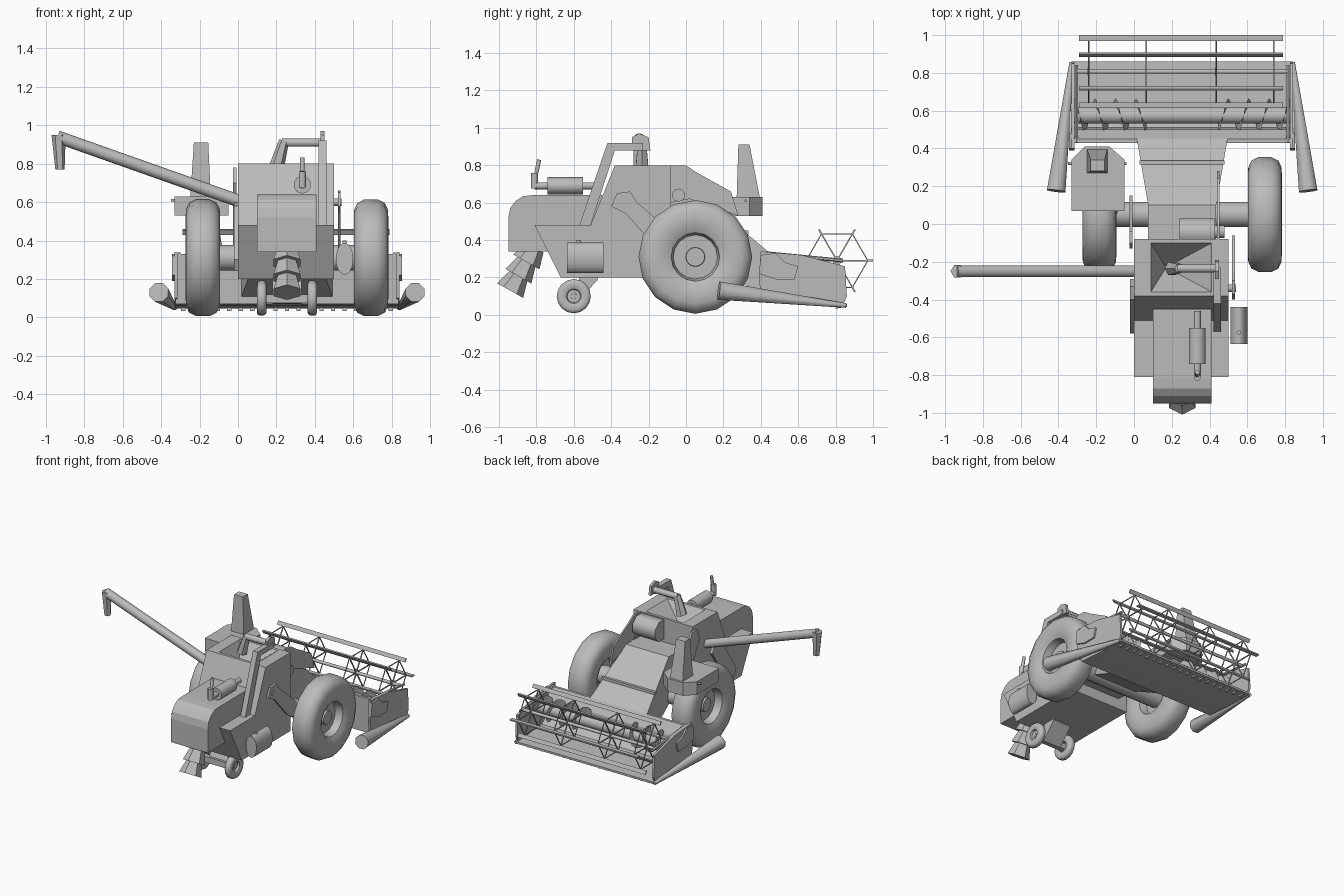
import bpy, bmesh, math
from mathutils import Vector

cube = bpy.data.objects.get("Cube")
if cube:
    bpy.data.objects.remove(cube)

mat = bpy.data.materials.new("plain_grey")
mat.use_nodes = True
GREY = (0.5, 0.5, 0.5, 1)
mat.diffuse_color = GREY
mat.node_tree.nodes["Principled BSDF"].inputs["Base Color"].default_value = GREY
MID = 0.255  # centre line of the machine


def finish(name, bm, smooth=False):
    bmesh.ops.recalc_face_normals(bm, faces=bm.faces[:])
    mesh = bpy.data.meshes.new(name)
    bm.to_mesh(mesh)
    bm.free()
    mesh.materials.append(mat)
    ob = bpy.data.objects.new(name, mesh)
    bpy.context.collection.objects.link(ob)
    if smooth:
        bpy.ops.object.select_all(action='DESELECT')
        ob.select_set(True)
        bpy.context.view_layer.objects.active = ob
        bpy.ops.object.shade_smooth_by_angle(angle=math.radians(46))
    return ob


def loft(bm, rings):
    loops = [[bm.verts.new(p) for p in ring] for ring in rings]
    n = len(loops[0])
    for a, b in zip(loops, loops[1:]):
        for i in range(n):
            bm.faces.new((a[i], a[(i + 1) % n], b[(i + 1) % n], b[i]))
    bm.faces.new(loops[0])
    bm.faces.new(loops[-1])
    return bm


def prism(name, profile, x0, x1):
    """Side profile of (y, z) points pushed out across x."""
    rings = [[(x, y, z) for y, z in profile] for x in (x0, x1)]
    return finish(name, loft(bmesh.new(), rings))


def box(name, lo, hi):
    (a, b, c), (d, e, f) = lo, hi
    return prism(name, [(b, c), (e, c), (e, f), (b, f)], a, d)


def rod(name, a, b, r, r2=None, segs=8, bm=None, squash=1.0):
    """Cylinder or cone between two points."""
    a, b = Vector(a), Vector(b)
    d = (b - a).normalized()
    u = d.cross(Vector((0, 0, 1)))
    u = u.normalized() if u.length > 0.01 else Vector((1, 0, 0))
    v = u.cross(d)
    ring = lambda c, q: [c + q * (u * squash * math.cos(t) + v * math.sin(t))
                         for t in (2 * math.pi * (i + 0.5) / segs for i in range(segs))]
    new = bm is None
    bm = bmesh.new() if new else bm
    loft(bm, [ring(a, r), ring(b, r if r2 is None else r2)])
    return finish(name, bm, segs > 5) if new else None


def wheel(name, centre, profile, segs=16):
    """Spin an outer half profile of (offset, radius), mirrored, about x."""
    full = profile + [(-o, r) for o, r in reversed(profile)]
    cx, cy, cz = centre
    rings = [[(cx + o, cy + r * math.cos(t), cz + r * math.sin(t))
              for t in (2 * math.pi * i / segs for i in range(segs))] for o, r in full]
    return finish(name, loft(bmesh.new(), rings), True)


# Main body with a sunken grain hopper in its roof
body = [(-.81, .48), (-.51, .48), (-.38, .8), (-.08, .8), (-.08, .2), (-.67, .2)]
bm = loft(bmesh.new(), [[(x, y, z) for y, z in body] for x in (0, .5)])
bmesh.ops.recalc_face_normals(bm, faces=bm.faces[:])
roof = max(bm.faces, key=lambda f: f.calc_center_median().z)
bmesh.ops.inset_region(bm, faces=[roof], thickness=.03)
for v in roof.verts:
    v.co.x = .09 if v.co.x < .25 else .41
apex = bmesh.ops.poke(bm, faces=[roof])["verts"][0]
apex.co = (.17, -.23, .62)
finish("main_body", bm)
prism("rear_hood", [(-.95, .34), (-.95, .52), (-.94, .57), (-.91, .61), (-.87, .635),
                    (-.82, .64), (-.45, .64), (-.45, .4), (-.74, .34)], .1, .41)

# Straw chopper of three flared sections
top, tip = Vector((MID, -.81, .36)), Vector((MID, -.94, .13))
bm = bmesh.new()
for i in range(3):
    rod("", top.lerp(tip, i / 3), top.lerp(tip, (i + 1) / 3), .055, .08, 6, bm)
finish("straw_chopper", bm)

# Grain elevator, cross pipe and chute
prism("grain_elevator", [(-.57, .48), (-.42, .92), (-.23, .92), (-.23, .88),
                         (-.38, .88), (-.51, .48)], .42, .46)
prism("elevator_cap", [(-.29, .88), (-.29, .95), (-.25, .97), (-.2, .95), (-.19, .88)], .43, .45)
rod("cross_pipe", (.44, -.235, .91), (.23, -.235, .91), .023)
rod("grain_chute", (.24, -.235, .92), (.2, -.235, .78), .026, .04, 6)

# Unloading auger
rod("unloading_tube", (.05, -.25, .59), (-.94, -.25, .94), .033, segs=10)
rod("unloading_spout", (-.934, -.25, .95), (-.927, -.25, .77), .037, .024, 6)

# Exhaust
rod("exhaust_pipe", (.335, -.81, .69), (.335, -.46, .69), .02)
rod("muffler", (.335, -.74, .69), (.335, -.55, .69), .046, segs=10)
rod("exhaust_stack", (.335, -.81, .675), (.335, -.81, .76), .02)
rod("exhaust_flap", (.335, -.8, .76), (.335, -.785, .83), .012)

# Engine box, fuel tank, side covers and belts
rod("engine_box", (.24, -.045, .72), (.43, -.045, .72), .08, segs=8)
rod("fuel_tank", (.555, -.635, .305), (.555, -.44, .305), .083, segs=16, squash=.55)
rod("fuel_cap", (.555, -.575, .37), (.555, -.575, .4), .012)
prism("right_belt_guard", [(-.4, .58), (-.37, .65), (-.3, .66), (-.26, .6), (-.06, .43),
                           (-.06, .3), (-.16, .36), (-.32, .54)], .52, .535)
rod("right_belt_shaft", (.5, -.34, .6), (.54, -.34, .6), .02, segs=10)
prism("front_guard", [(-.08, .8), (0, .8), (.06, .76), (.24, .66), (.28, .53),
                      (.2, .56), (.02, .62), (-.08, .6)], .44, .452)
rod("engine_pulley", (.43, -.04, .64), (.48, -.04, .64), .035, segs=10)
prism("left_belt_guard", [(-.13, .7), (-.1, .78), (-.04, .78), (.15, .4),
                          (.13, .33), (.06, .33)], -.025, -.008)
prism("left_rear_cover", [(-.58, .3), (-.55, .24), (-.48, .24), (-.29, .52),
                          (-.33, .6), (-.4, .58)], -.02, 0)

# Wheels and axles
big = [(.03, .01), (.03, .05), (.012, .052), (.012, .118), (.068, .13), (.085, .165),
       (.09, .205), (.088, .25), (.072, .285), (.035, .304)]
small = [(o * .28, r * .3) for o, r in big]
for side, s in (("left", 1), ("right", -1)):
    wheel("drive_wheel_" + side, (MID + s * .438, .05, .31), big)
    wheel("rear_wheel_" + side, (MID + s * .132, -.6, .1), small)
rod("drive_axle", (-.16, .05, .31), (.67, .05, .31), .068, segs=12)
box("rear_axle", (.13, -.62, .075), (.38, -.58, .12))
prism("rear_axle_mount", [(-.62, .08), (-.58, .07), (-.47, .19), (-.48, .22), (-.56, .22)], .18, .33)

# Feeder house tapering from the body to the header
def feeder_ring(y, half, low, high):
    return [(MID + sx * half, y, z) for sx, z in ((-1, low), (1, low), (1, high), (-1, high))]

finish("feeder_house", loft(bmesh.new(), [feeder_ring(-.08, .18, .28, .62),
       feeder_ring(.1, .18, .26, .62), feeder_ring(.45, .24, .1, .33)]))
box("feeder_top_rib", (.03, .315, .43), (.48, .335, .45))

# Driver platform, rail, post and column
outline = [(-.33, .07), (-.33, .34), (-.26, .41), (-.13, .41), (-.05, .34), (-.05, .07)]
finish("driver_platform",
       loft(bmesh.new(), [[(x, y, z) for x, y in outline] for z in (.53, .63)]))
rod("platform_rail", (-.35, .32, .61), (-.04, .32, .61), .008)
rod("platform_post", (-.13, .16, .53), (-.1, .06, .35), .02)
finish("steering_column", loft(bmesh.new(), [
    [(-.25, .27, .6), (-.14, .27, .6), (-.14, .4, .6), (-.25, .4, .6)],
    [(-.23, .28, .91), (-.155, .28, .91), (-.155, .34, .91), (-.23, .34, .91)]]))

# Header trough, end plates and crop dividers
L, R = -.325, .835
prism("header_trough", [(.43, .33), (.45, .33), (.5, .25), (.51, .13), (.56, .08), (.86, .06),
                        (.86, .045), (.56, .06), (.43, .07)], L, R)
for side, s in (("left", 1), ("right", -1)):
    x = MID + s * .578
    prism("header_end_" + side, [(.39, .2), (.4, .34), (.62, .32), (.85, .26),
                                 (.86, .1), (.84, .05), (.4, .1)], x - .008, x + .008)
    prism("header_gear_cover_" + side, [(.39, .22), (.4, .32), (.48, .33), (.53, .28),
                                        (.6, .26), (.58, .19), (.48, .19)],
          x + s * .008, x + s * .02)
    rod("crop_divider_" + side, (MID + s * .667, .175, .13), (MID + s * .585, .855, .05),
        .053, .013)
    rod("reel_arm_" + side, (MID + s * .56, .43, .33), (MID + s * .56, .84, .29), .01, segs=6)

# Knife teeth tucked along the cutting edge
bm = bmesh.new()
for i in range(19):
    x = L + .04 + i * .06
    rod("", (x, .8, .045), (x, .86, .045), .016, .003, 4, bm)
finish("knife_teeth", bm)

# Gathering auger with left and right handed flights
rod("gathering_auger", (L, .575, .22), (R, .575, .22), .045, segs=12)
bm = bmesh.new()
for s in (1, -1):
    steps = 42
    edge = []
    for i in range(steps + 1):
        t = i / steps * 3.5 * 2 * math.pi
        x = MID + s * (.57 - .38 * i / steps)
        edge.append([bm.verts.new((x, .575 + q * math.cos(t), .22 + q * math.sin(t)))
                     for q in (.04, .09)])
    for a, b in zip(edge, edge[1:]):
        bm.faces.new((a[0], a[1], b[1], b[0]))
finish("auger_flights", bm)

# Reel with six bats on spoked hexagons
RY, RZ = .807, .29
rod("reel_shaft", (-.3, RY, RZ), (.81, RY, RZ), .012)
point = lambda x, k, r: (x, RY + r * math.cos(k * math.pi / 3), RZ + r * math.sin(k * math.pi / 3))
bm = bmesh.new()
for x in (-.24, .065, .435, .74):
    rod("", (x - .005, RY, RZ), (x + .005, RY, RZ), .025, None, 6, bm)
    for k in range(6):
        rod("", point(x, k, 0), point(x, k, .17), .005, None, 4, bm)
        rod("", point(x, k, .165), point(x, k + 1, .165), .004, None, 4, bm)
finish("reel_spokes", bm)
for k in range(6):
    a = k * math.pi / 3
    n = Vector((0, -math.sin(a), math.cos(a))) * .005
    quad = [Vector(point(0, k, r)) + n * s for r, s in ((.163, 1), (.193, 1), (.193, -1), (.163, -1))]
    prism("reel_bat_%d" % (k + 1), [(p.y, p.z) for p in quad], -.29, .79)
